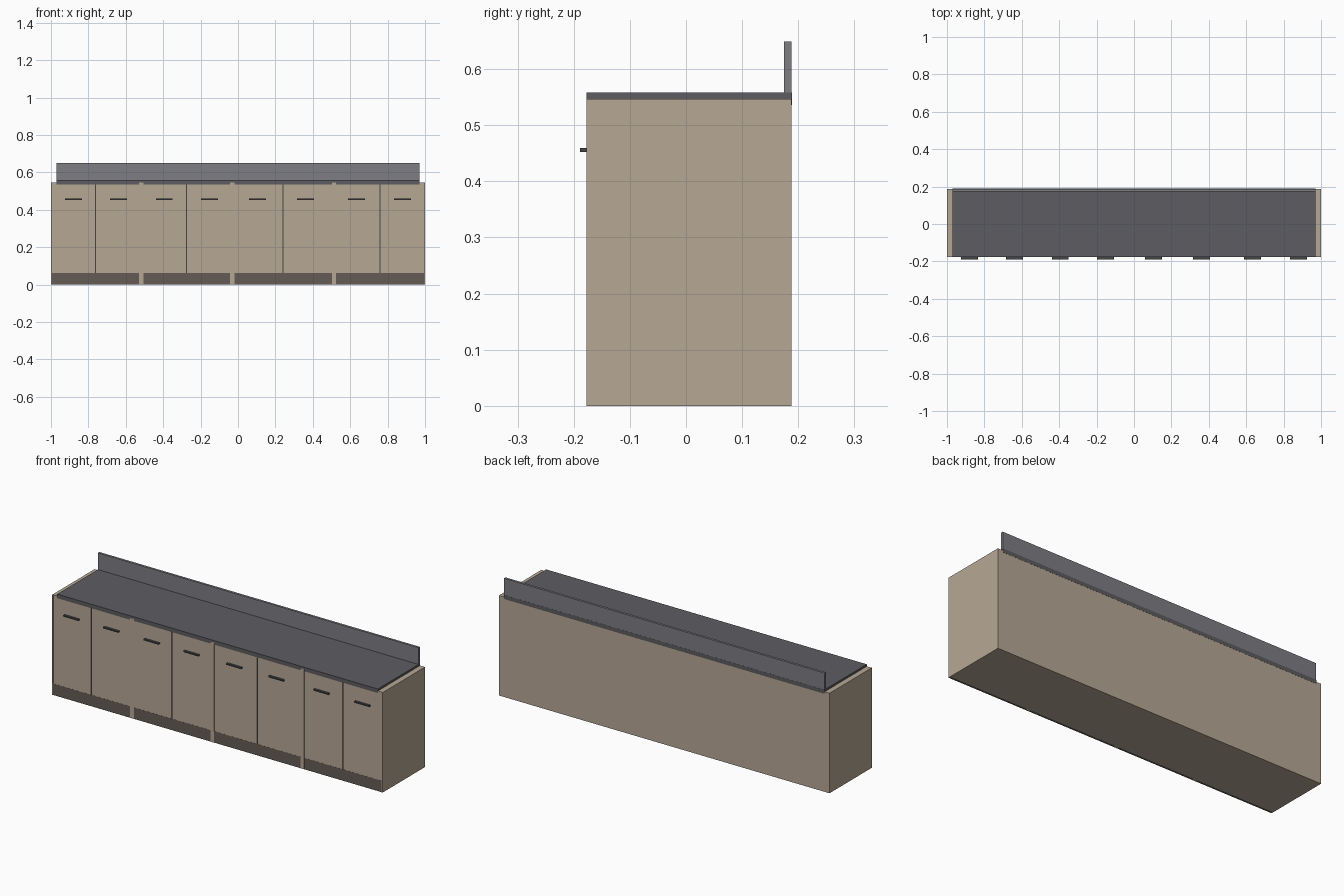
import bpy, bmesh
from mathutils import Vector

if "Cube" in bpy.data.objects:
    bpy.data.objects.remove(bpy.data.objects["Cube"])


def material(name, rgb):
    m = bpy.data.materials.new(name)
    m.diffuse_color = (*rgb, 1)
    m.use_nodes = True
    m.node_tree.nodes["Principled BSDF"].inputs["Base Color"].default_value = m.diffuse_color
    return m


wood = material("wood", (0.47, 0.39, 0.30))
stone = material("stone", (0.11, 0.107, 0.12))
splash = material("splash", (0.21, 0.21, 0.23))
kick = material("kick", (0.13, 0.107, 0.09))
metal = material("metal", (0.06, 0.06, 0.065))


def box(name, x, y, z, mat, bevel=0):
    """Box from (min, max) ranges with its origin at the centre."""
    lo, hi = Vector((x[0], y[0], z[0])), Vector((x[1], y[1], z[1]))
    bm = bmesh.new()
    bmesh.ops.create_cube(bm, size=1)
    bmesh.ops.scale(bm, vec=hi - lo, verts=bm.verts)
    if bevel:
        bmesh.ops.bevel(bm, geom=bm.edges[:], offset=bevel, segments=1, affect='EDGES')
    me = bpy.data.meshes.new(name)
    bm.to_mesh(me)
    bm.free()
    me.materials.append(mat)
    ob = bpy.data.objects.new(name, me)
    ob.location = (lo + hi) / 2
    bpy.context.collection.objects.link(ob)
    return ob


BACK, CORE, TOP, KICK = 0.188, -0.164, 0.547, 0.062

# Cabinet body behind the doors
box("cabinet_body", (-1, 1), (CORE, BACK), (0, TOP), wood)

# End panels and the doubled panels between cabinets, flush at the front
posts = [(-1, -0.994), (-0.528, -0.505), (-0.043, -0.020), (0.502, 0.525), (0.994, 1)]
for i, p in enumerate(posts):
    box(f"upright_{i + 1}", p, (-0.1775, CORE), (0, TOP), wood)

# Two doors, handles and a toe kick for each cabinet
middles = [-0.762, -0.275, 0.241, 0.760]
handles = [(-0.880, -0.639), (-0.394, -0.153), (0.105, 0.361), (0.633, 0.880)]
GAP = 0.003
for i, (mid, pair) in enumerate(zip(middles, handles)):
    left, right = posts[i][1], posts[i + 1][0]
    box(f"toe_kick_{i + 1}", (left, right), (-0.177, CORE), (0, KICK), kick)
    box(f"door_seam_{i + 1}", (mid - GAP, mid + GAP), (-0.172, CORE), (KICK, 0.536), metal)
    for side, span, hx in (("left", (left, mid - GAP), pair[0]),
                           ("right", (mid + GAP, right), pair[1])):
        box(f"door_{side}_{i + 1}", span, (-0.1765, CORE), (KICK, TOP), wood)
        box(f"handle_{side}_{i + 1}", (hx - 0.045, hx + 0.045), (-0.189, -0.176),
            (0.452, 0.459), metal)

# Worktop set between the end panels, and the upstand behind it
box("worktop", (-0.97, 0.97), (-0.177, BACK + 0.0005), (0.536, 0.558), stone)
box("backsplash", (-0.97, 0.97), (0.175, BACK), (0.557, 0.649), splash)
